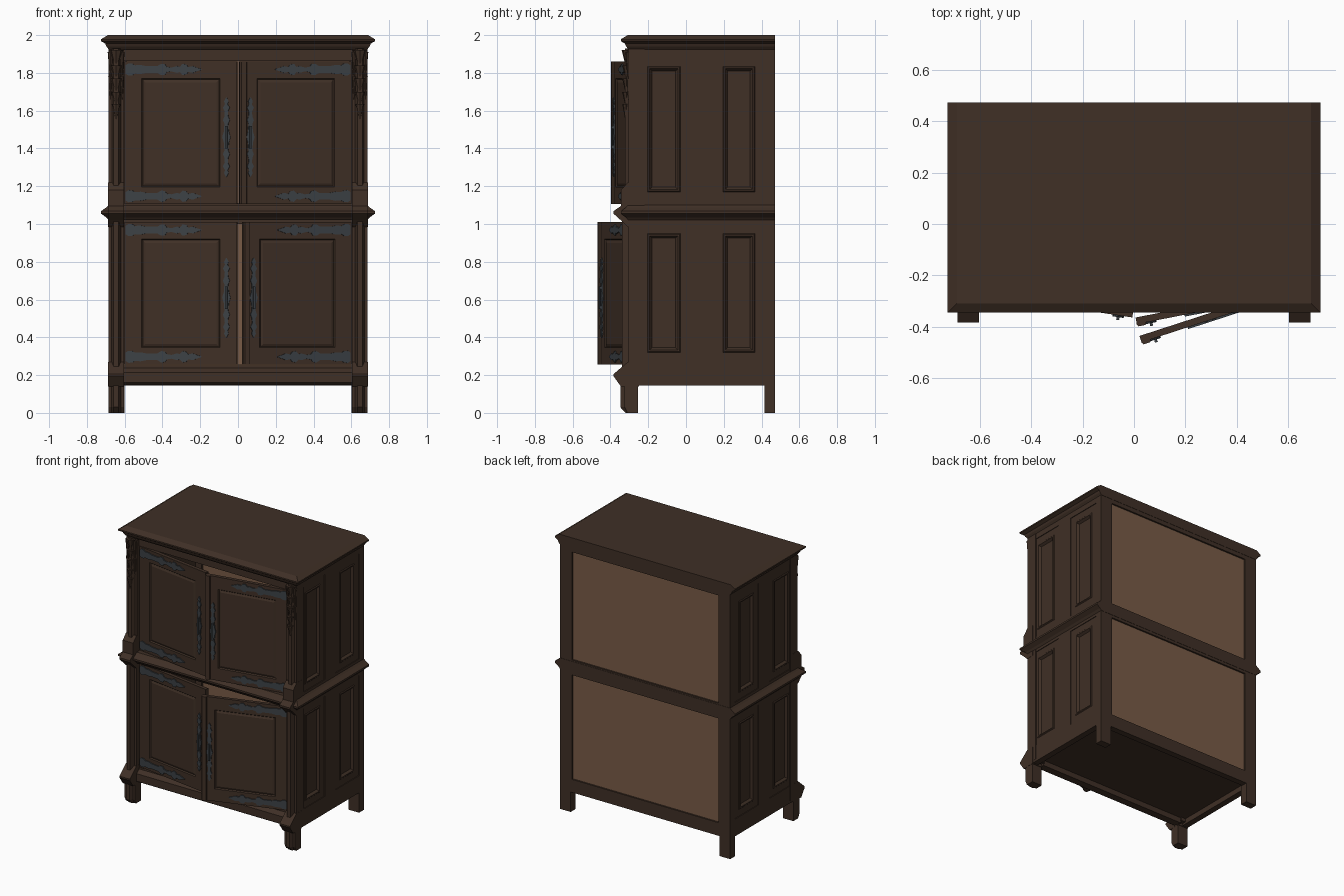
import bpy, bmesh, math
from mathutils import Matrix, Vector

if "Cube" in bpy.data.objects:
    bpy.data.objects.remove(bpy.data.objects["Cube"])


def material(name, rgb):
    m = bpy.data.materials.new(name)
    m.diffuse_color = (*rgb, 1)
    m.use_nodes = True
    m.node_tree.nodes["Principled BSDF"].inputs["Base Color"].default_value = m.diffuse_color
    return m


WOOD = material("dark oak", (0.050, 0.029, 0.019))
TAN = material("pale back board", (0.19, 0.105, 0.062))
IRON = material("dark iron", (0.045, 0.053, 0.060))
I4 = Matrix.Identity(4)


def finish(name, bm, mat, M=I4):
    bm.transform(M)
    bmesh.ops.recalc_face_normals(bm, faces=bm.faces)
    me = bpy.data.meshes.new(name)
    bm.to_mesh(me)
    bm.free()
    me.materials.append(mat)
    ob = bpy.data.objects.new(name, me)
    bpy.context.collection.objects.link(ob)
    return ob


def add_box(bm, x0, x1, y0, y1, z0, z1):
    c = Vector(((x0 + x1) / 2, (y0 + y1) / 2, (z0 + z1) / 2))
    S = Matrix.Diagonal((abs(x1 - x0), abs(y1 - y0), abs(z1 - z0), 1))
    return bmesh.ops.create_cube(bm, size=1, matrix=Matrix.Translation(c) @ S)["verts"]


def boxes(name, dims, mat=WOOD, M=I4):
    bm = bmesh.new()
    for d in dims:
        add_box(bm, *d)
    return finish(name, bm, mat, M)


def loft(name, rings, mat=WOOD, M=I4):
    """Join matching rings of points and cap both ends."""
    bm = bmesh.new()
    vs = [[bm.verts.new(p) for p in r] for r in rings]
    n = len(vs[0])
    for a, b in zip(vs, vs[1:]):
        for i in range(n):
            bm.faces.new((a[i], a[(i + 1) % n], b[(i + 1) % n], b[i]))
    bm.faces.new(vs[0])
    bm.faces.new(vs[-1])
    return finish(name, bm, mat, M)


def rect(x0, x1, y0, y1, z):
    return [(x0, y0, z), (x1, y0, z), (x1, y1, z), (x0, y1, z)]


def panelled(name, dims, normal, steps, M=I4):
    """Box whose face along `normal` gets stepped insets (thickness, depth)."""
    bm = bmesh.new()
    add_box(bm, *dims)
    bmesh.ops.recalc_face_normals(bm, faces=bm.faces)
    bm.normal_update()
    f = max(bm.faces, key=lambda q: q.normal.dot(Vector(normal)))
    for t, d in steps:
        bmesh.ops.inset_individual(bm, faces=[f], thickness=t, depth=d, use_even_offset=True)
    return finish(name, bm, WOOD, M)


# mouldings that wrap front and sides, flush at the back
def moulding(name, profile):
    loft(name, [rect(-.685 - o, .685 + o, -.305 - o, .472, z) for o, z in profile])


moulding("cornice", [(0, 1.925), (.012, 1.94), (.018, 1.955), (.04, 1.968), (.04, 1.978), (.004, 2.0)])
moulding("middle_moulding", [(0, 1.02), (.012, 1.035), (.04, 1.055), (.04, 1.068), (.012, 1.088), (0, 1.10)])

# front rails, floor and back
boxes("top_rail", [(-.61, .61, -.275, -.23, 1.862, 1.94)])
boxes("bottom_rail", [(-.61, .61, -.275, -.23, .145, .25)])
loft("bottom_rail_moulding", [rect(-.61, .61, -.27 - o, -.25, z)
                              for o, z in [(.02, .15), (.035, .16), (.035, .215), (.005, .238)]])
boxes("floor_board", [(-.65, .65, -.25, .45, .185, .21)])
boxes("cabinet_floor", [(-.63, .63, -.24, .44, .21, .258)], TAN)
boxes("back_frame", [(-.65, -.59, .425, .47, .145, 1.93), (.59, .65, .425, .47, .145, 1.93),
                     (-.60, .60, .425, .47, .145, .24), (-.60, .60, .425, .47, 1.0, 1.11),
                     (-.60, .60, .425, .47, 1.895, 1.93)])
boxes("back_panels", [(-.60, .60, .44, .458, .23, 1.01), (-.60, .60, .44, .458, 1.10, 1.90)], TAN)


def post_ring(s, base, rib, z):
    return [(s * x, y, z) for x, y in [(.604, -.22), (.604, base), (.62, base), (.632, rib),
                                       (.658, rib), (.67, base), (.686, base), (.686, -.22)]]


for s, side in ((-1, "left"), (1, "right")):
    # framed side wall with two panels per storey
    a, b = s * .64, s * .685
    boxes(side + "_side_frame",
          [(a, b, y0, y1, .145, 1.93) for y0, y1 in ((-.305, -.255), (.02, .145), (.415, .47))] +
          [(a, b, -.26, .42, z0, z1) for z0, z1 in ((.145, .27), (1.0, 1.12), (1.885, 1.935))])
    for y0, y1 in ((-.255, .02), (.145, .415)):
        for z0, z1 in ((.27, 1.0), (1.12, 1.885)):
            panelled(side + "_side_panel", (a, s * .680, y0, y1, z0, z1), (s, 0, 0),
                     [(.05, 0), (.005, .005), (.008, 0), (.012, -.016)])
    # feet
    boxes(side + "_back_foot", [(s * .60, s * .685, .415, .47, 0, .16)])
    foot = [[(x, max(y, -.255) if y > -.25 else y, z) for x, y, z in post_ring(s, b0, r0, z)]
            for b0, r0, z in ((-.31, -.32, 0), (-.325, -.348, .03), (-.325, -.348, .17))]
    loft(side + "_front_foot", [[(x, -.255 if y > -.25 else y, z) for x, y, z in r] for r in foot])
    # ribbed corner posts with collars
    loft(side + "_lower_post", [post_ring(s, -.305, -.338, z) for z in (.16, 1.03)])
    loft(side + "_upper_post", [post_ring(s, -.302, -.322, z) for z in (1.09, 1.93)])
    x0, x1 = s * .603, s * .687
    loft(side + "_base_flare", [rect(x0, x1, y, -.25, z) for y, z in
                                ((-.345, .14), (-.384, .195), (-.384, .205), (-.308, .27))])
    loft(side + "_post_collar", [rect(x0, x1, y, -.25, z) for y, z in
                                 ((-.31, .985), (-.345, 1.02), (-.384, 1.055), (-.384, 1.068),
                                  (-.345, 1.095), (-.345, 1.18), (-.308, 1.22))])
    # hanging tiered ornament at the top of the post
    bm = bmesh.new()
    for x, y, zb, h, r in [(.645, -.318, 1.55, .085, .024), (.645, -.316, 1.625, .075, .028),
                           (.645, -.314, 1.69, .08, .030), (.645, -.312, 1.76, .08, .032),
                           (.645, -.312, 1.83, .09, .036),
                           (.615, -.305, 1.66, .12, .012), (.675, -.305, 1.66, .12, .012),
                           (.615, -.308, 1.77, .14, .015), (.675, -.308, 1.77, .14, .015)]:
        M = Matrix.Translation((s * x, y, zb + h / 2)) @ Matrix.Diagonal((1, .8, 1, 1))
        bmesh.ops.create_cone(bm, cap_ends=True, segments=8, radius1=r * .2, radius2=r, depth=h, matrix=M)
    finish(side + "_post_ornament", bm, WOOD)

# wrought iron outlines: (distance along, half width)
STRAP = [(0, .022), (.015, .032), (.035, .031), (.05, .022), (.08, .024), (.11, .018), (.17, .018),
         (.19, .030), (.21, .028), (.22, .014), (.245, .010), (.275, .018), (.29, .014), (.305, .030),
         (.325, .026), (.335, .013), (.36, .018), (.38, .010), (.405, .002)]
GRIP = [(0, .002), (.02, .012), (.035, .007), (.055, .018), (.075, .008), (.10, .010), (.12, .018),
        (.14, .010), (.18, .013), (.21, .022)]
GRIP = GRIP + [(.42 - t, w) for t, w in GRIP[-2::-1]]


def plate(name, outline, x, z, vertical, y, M):
    pts = [(t, w) for t, w in outline] + [(t, -w) for t, w in outline[::-1]]
    ring = lambda yy: [(x + w, yy, z + t) if vertical else (x + t, yy, z + w) for t, w in pts]
    loft(name, [ring(y), ring(y - .008)], IRON, M)


# doors stand slightly open; local x runs from hinge to free edge
for s, level, z0, z1, angle in ((-1, "upper", 1.105, 1.86, 8.5), (1, "upper", 1.105, 1.86, 11),
                                (-1, "lower", .255, 1.01, 8.5), (1, "lower", .255, 1.01, 18)):
    name = level + ("_left" if s < 0 else "_right")
    M = (Matrix.Translation((s * .60, -.275, 0)) @ Matrix.Rotation(math.radians(s * angle), 4, 'Z')
         @ Matrix.Diagonal((-s, 1, 1, 1)))
    panelled(name + "_door", (0, .60, 0, .026, z0, z1), (0, -1, 0),
             [(.09, 0), (.006, -.008), (.014, .006)], M)
    if s > 0:
        loft(name + "_door_strip", [[(x, y, z) for x, y in ((.562, .002), (.567, -.010), (.595, -.010),
                                                           (.602, .002))] for z in (z0, z1)], WOOD, M)
    for z in (z0 + .042, z1 - .042):
        plate(name + "_strap_hinge", STRAP, .006, z, False, .001, M)
    plate(name + "_handle_plate", GRIP, .545, z0 + .145, True, .001, M)
    # slim pull on the handle plate
    zc = z0 + .355
    boxes(name + "_handle_pull", [(.539, .551, -.018, -.012, zc - .06, zc + .06),
                                  (.540, .550, -.014, 0, zc - .06, zc - .045),
                                  (.540, .550, -.014, 0, zc + .045, zc + .06)], IRON, M)
